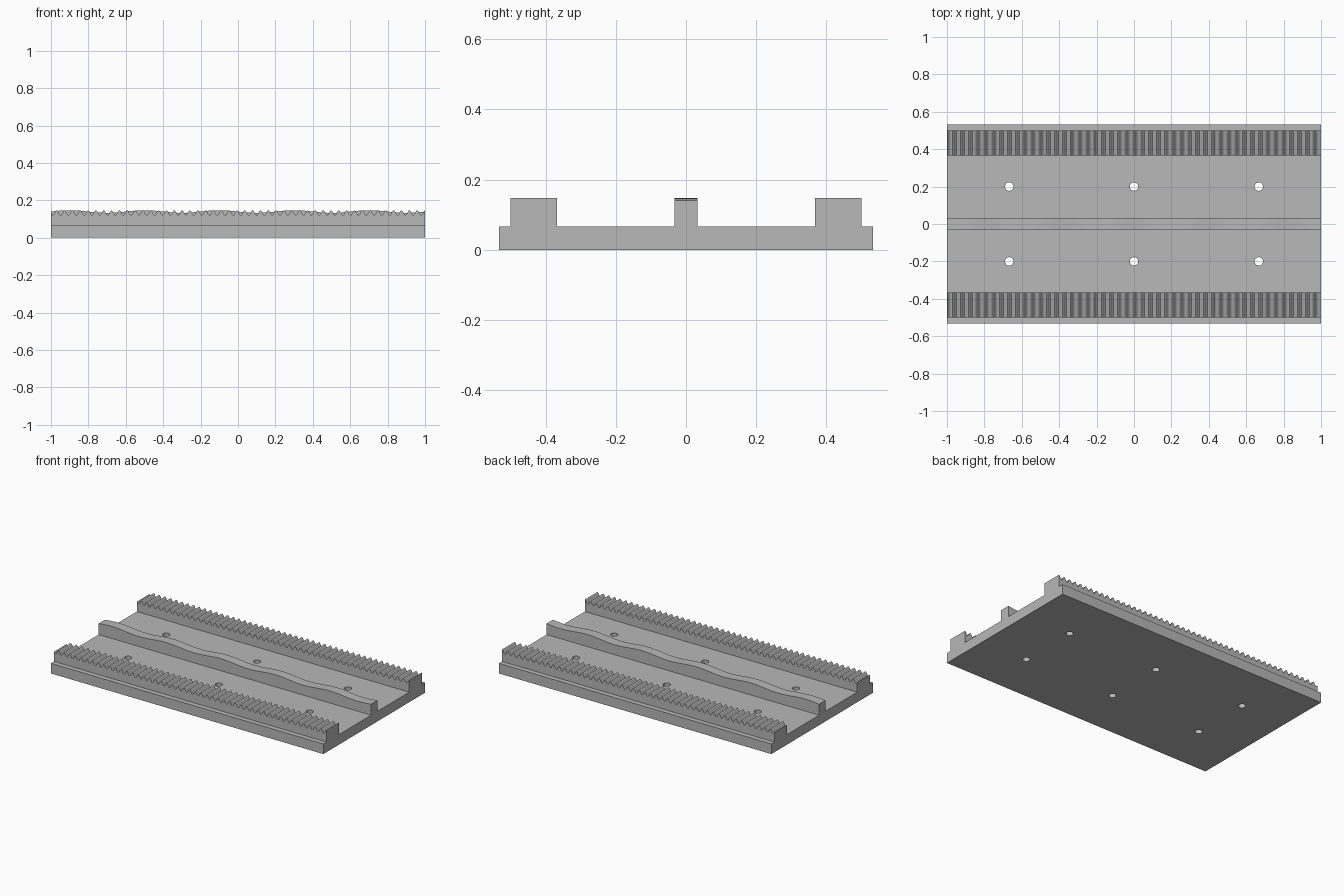
import bpy
import bmesh
import math

old = bpy.data.objects.get("Cube")
if old:
    bpy.data.objects.remove(old, do_unlink=True)

grey = bpy.data.materials.new("plain grey")
grey.use_nodes = True
colour = (0.48, 0.48, 0.48, 1)
grey.diffuse_color = colour
grey.node_tree.nodes["Principled BSDF"].inputs["Base Color"].default_value = colour

HALF_LENGTH = 1.0
HALF_WIDTH = 0.533
PLATE_TOP = 0.067


def make_object(name, bm):
    bmesh.ops.recalc_face_normals(bm, faces=bm.faces)
    mesh = bpy.data.meshes.new(name)
    bm.to_mesh(mesh)
    bm.free()
    mesh.materials.append(grey)
    obj = bpy.data.objects.new(name, mesh)
    bpy.context.collection.objects.link(obj)
    return obj


def wavy_bar(name, y0, y1, xs, height):
    """Bar along x whose top follows height(x)."""
    bm = bmesh.new()
    rings = []
    for x in xs:
        z = height(x)
        corners = [(y0, PLATE_TOP), (y1, PLATE_TOP), (y1, z), (y0, z)]
        rings.append([bm.verts.new((x, y, h)) for y, h in corners])
    for a, b in zip(rings, rings[1:]):
        for i in range(4):
            j = (i + 1) % 4
            bm.faces.new((a[i], a[j], b[j], b[i]))
    bm.faces.new(rings[0])
    bm.faces.new(rings[-1])
    return make_object(name, bm)


# Base plate
bm = bmesh.new()
bmesh.ops.create_cube(bm, size=1)
for v in bm.verts:
    v.co.x *= 2 * HALF_LENGTH
    v.co.y *= 2 * HALF_WIDTH
    v.co.z = (v.co.z + 0.5) * PLATE_TOP
plate = make_object("base_plate", bm)

# Six round screw holes through the plate
bm = bmesh.new()
for x in (-0.667, 0, 0.667):
    for y in (-0.2, 0.2):
        made = bmesh.ops.create_cone(bm, cap_ends=True, segments=32,
                                     radius1=0.0225, radius2=0.0225, depth=0.3)
        bmesh.ops.translate(bm, verts=made["verts"], vec=(x, y, 0.03))
cutter = make_object("hole_cutter", bm)
cutter.hide_render = True
holes = plate.modifiers.new("holes", "BOOLEAN")
holes.operation = "DIFFERENCE"
holes.solver = "EXACT"
holes.object = cutter
bpy.context.view_layer.objects.active = plate
plate.select_set(True)
bpy.ops.object.modifier_apply(modifier=holes.name)
bpy.data.objects.remove(cutter, do_unlink=True)

# Toothed racks along both long sides
PITCH = 0.0419
step = PITCH / 8
count = int(2 * HALF_LENGTH / step)
rack_xs = [HALF_LENGTH - i * step for i in range(count + 1)] + [-HALF_LENGTH]


def tooth_height(x):
    return 0.1335 + 0.0135 * math.cos(math.tau * (HALF_LENGTH - x) / PITCH)


for name, side in (("front_rack", -1), ("back_rack", 1)):
    wavy_bar(name, side * 0.367, side * 0.5, rack_xs, tooth_height)

# Central rail with a gently waving top
rail_xs = [-HALF_LENGTH + i * 0.02 for i in range(101)]
rail = wavy_bar("wave_rail", -0.033, 0.033, rail_xs,
                lambda x: 0.14 + 0.007 * math.sin(math.tau * (x + 1) / 0.4))
bpy.ops.object.select_all(action="DESELECT")
rail.select_set(True)
bpy.context.view_layer.objects.active = rail
bpy.ops.object.shade_smooth_by_angle(angle=math.radians(30))
